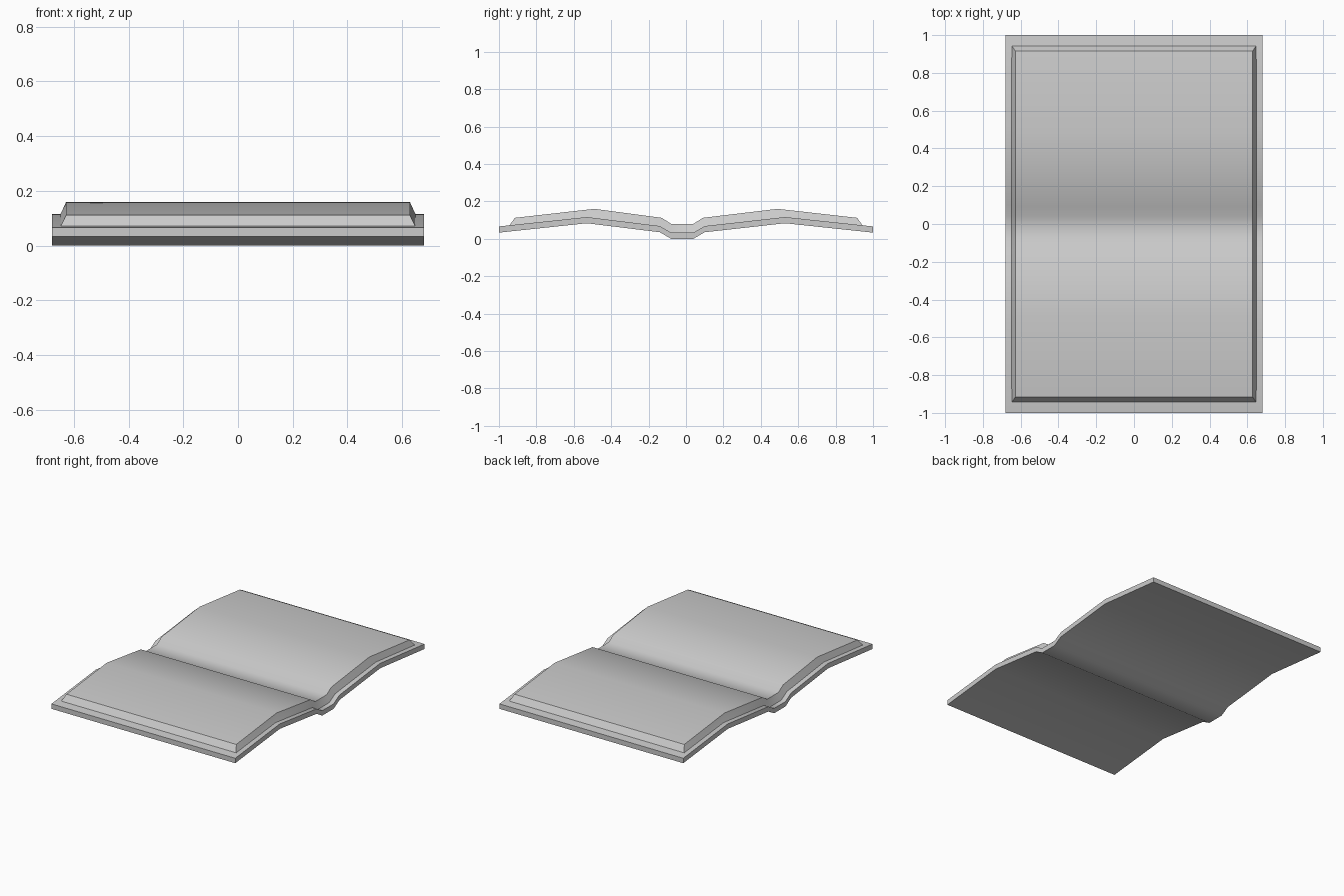
import bpy
import bmesh
import math

cube = bpy.data.objects.get("Cube")
if cube:
    bpy.data.objects.remove(cube, do_unlink=True)

grey = bpy.data.materials.new("plain grey")
grey.use_nodes = True
colour = (0.6, 0.6, 0.6, 1)
grey.diffuse_color = colour
grey.node_tree.nodes["Principled BSDF"].inputs["Base Color"].default_value = colour


def slab(name, low, high, low_half, high_half):
    """Solid sheet between two matching (y, z) profiles, each with its own half width."""
    bm = bmesh.new()
    rows = []
    for profile, half in ((low, low_half), (high, high_half)):
        for side in (-1, 1):
            rows.append([bm.verts.new((side * half, y, z)) for y, z in profile])
    low_l, low_r, high_l, high_r = rows
    ring = (low_l, low_r, high_r, high_l)
    for a, b in zip(ring, ring[1:] + ring[:1]):
        for i in range(len(low) - 1):
            bm.faces.new((a[i], a[i + 1], b[i + 1], b[i]))
    for end in (0, -1):
        bm.faces.new([row[end] for row in ring])
    bmesh.ops.recalc_face_normals(bm, faces=bm.faces)
    mesh = bpy.data.meshes.new(name)
    bm.to_mesh(mesh)
    bm.free()
    mesh.materials.append(grey)
    obj = bpy.data.objects.new(name, mesh)
    bpy.context.collection.objects.link(obj)
    bpy.ops.object.select_all(action="DESELECT")
    obj.select_set(True)
    bpy.context.view_layer.objects.active = obj
    bpy.ops.object.shade_smooth_by_angle(angle=math.radians(40))
    return obj


# Open cover: two arched boards joined by a sunken spine
cover_low = [(-1, 0.033), (-0.53, 0.083), (-0.14, 0.035), (-0.08, 0),
             (0.04, 0), (0.1, 0.035), (0.53, 0.083), (1, 0.033)]
cover_high = [(y, z + 0.033) for y, z in cover_low]
slab("cover", cover_low, cover_high, 0.68, 0.68)

# Page block: follows the cover, with sloping edges all round
page_low = [(-0.945, 0.07)] + cover_high[1:-1] + [(0.945, 0.07)]
page_high = [(-0.915, 0.112), (-0.49, 0.16), (-0.13, 0.112), (-0.08, 0.08),
             (0.04, 0.08), (0.09, 0.112), (0.49, 0.16), (0.915, 0.112)]
slab("page_block", page_low, page_high, 0.648, 0.628)
